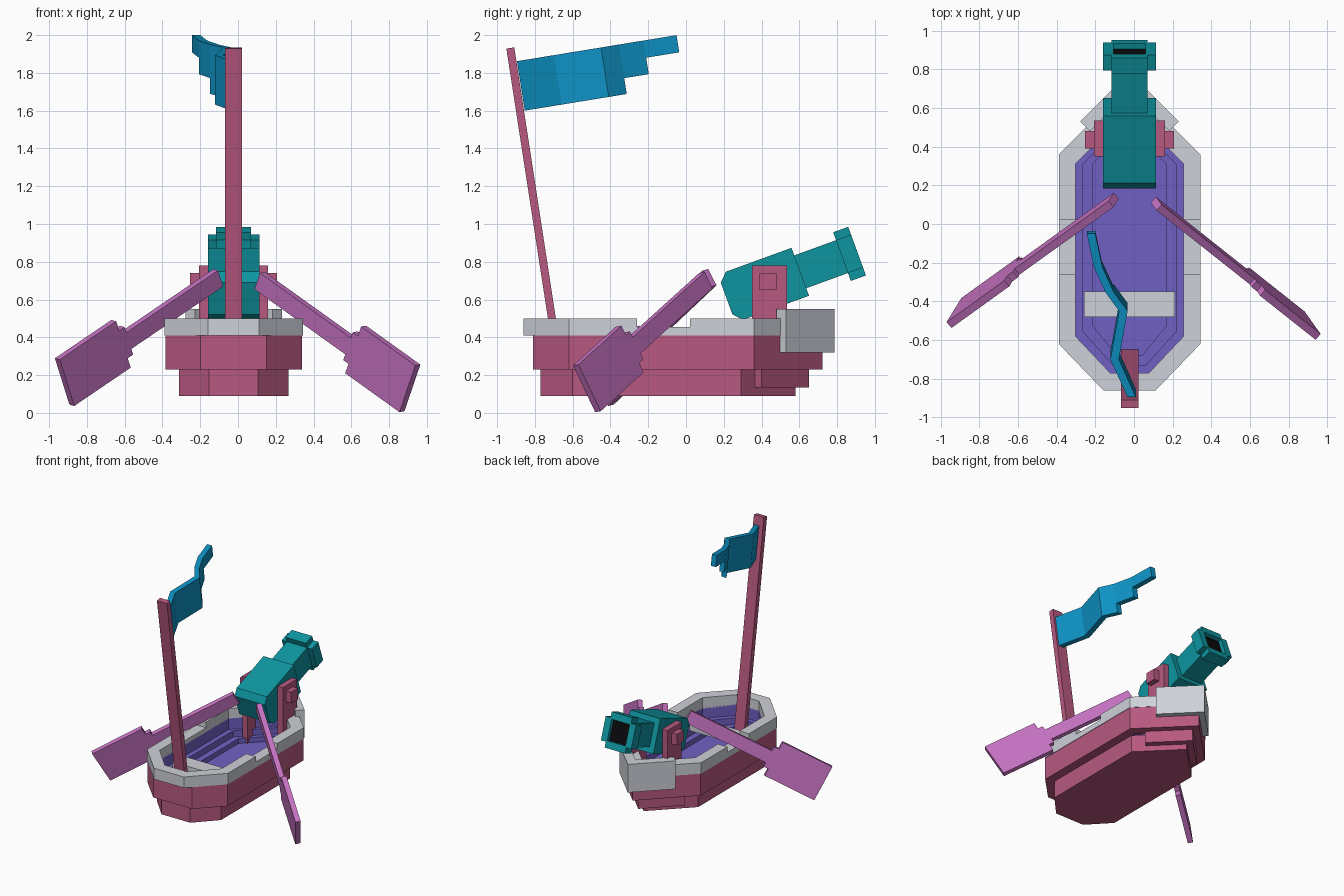
import bpy, bmesh, math
from mathutils import Vector, Matrix

if "Cube" in bpy.data.objects:
    bpy.data.objects.remove(bpy.data.objects["Cube"])

CX = -0.023  # centre line of the boat


def material(name, r, g, b):
    lin = lambda c: ((c / 255 + 0.055) / 1.055) ** 2.4
    m = bpy.data.materials.new(name)
    m.diffuse_color = (lin(r), lin(g), lin(b), 1)
    m.use_nodes = True
    m.node_tree.nodes["Principled BSDF"].inputs["Base Color"].default_value = m.diffuse_color
    return m


ROSE = material("rose wood", 184, 89, 128)
GREY = material("pale grey trim", 206, 209, 217)
PURPLE = material("purple lining", 113, 96, 196)
TEAL = material("teal metal", 14, 149, 160)
BLUE = material("blue cloth", 14, 146, 196)
PINK = material("orchid paint", 197, 114, 193)
BLACK = material("black bore", 10, 10, 12)


def finish(name, bm, mat, matrix=None, keep_normals=False):
    if not keep_normals:
        bmesh.ops.recalc_face_normals(bm, faces=bm.faces)
    if matrix is not None:
        bm.transform(matrix)
    me = bpy.data.meshes.new(name)
    bm.to_mesh(me)
    bm.free()
    me.materials.append(mat)
    ob = bpy.data.objects.new(name, me)
    bpy.context.collection.objects.link(ob)
    return ob


def box(name, lo, hi, mat, matrix=None):
    bm = bmesh.new()
    bmesh.ops.create_cube(bm, size=1)
    for v in bm.verts:
        v.co = [a + (c + 0.5) * (b - a) for a, b, c in zip(lo, hi, v.co)]
    return finish(name, bm, mat, matrix)


def prism(name, pts, z0, z1, mat, matrix=None):
    """Extrude a 2D outline from z0 to z1."""
    bm = bmesh.new()
    a = [bm.verts.new((x, y, z0)) for x, y in pts]
    b = [bm.verts.new((x, y, z1)) for x, y in pts]
    n = len(pts)
    bm.faces.new(a)
    bm.faces.new(b)
    for i in range(n):
        j = (i + 1) % n
        bm.faces.new((a[i], a[j], b[j], b[i]))
    return finish(name, bm, mat, matrix)


def strip(name, outer, inner, z0, z1, mat, closed=False):
    """Wall of rectangular section between two matching outlines."""
    bm = bmesh.new()
    secs = [[bm.verts.new(p) for p in ((*o, z0), (*i, z0), (*i, z1), (*o, z1))]
            for o, i in zip(outer, inner)]
    pairs = list(zip(secs, secs[1:]))
    if closed:
        pairs.append((secs[-1], secs[0]))
    else:
        bm.faces.new(secs[0])
        bm.faces.new(secs[-1])
    for s, t in pairs:
        for k in range(4):
            bm.faces.new((s[k], s[(k + 1) % 4], t[(k + 1) % 4], t[k]))
    return finish(name, bm, mat, Matrix.Translation((CX, 0, 0)))


def outline(half, stern_y, stern_half, y_back, y_front):
    """Boat plan: flat stern, straight sides, 45 degree pointed bow."""
    return [(stern_half, stern_y), (half, y_back), (half, y_front), (0, y_front + half),
            (-half, y_front), (-half, y_back), (-stern_half, stern_y)]


def mirrored(pts):
    """Mirror a half path, sharing any point on the centre line."""
    return pts + [(-x, y) for x, y in reversed(pts) if x != 0]


SHIFT = Matrix.Translation((CX, 0, 0))

# Hull
prism("hull_bottom", outline(0.29, -0.77, 0.13, -0.60, 0.29), 0.09, 0.23, ROSE, SHIFT)
prism("bow_step", mirrored([(0.21, 0.36), (0.25, 0.40), (0, 0.65)]), 0.135, 0.23, ROSE, SHIFT)
strip("hull_side", outline(0.362, -0.81, 0.175, -0.62, 0.36),
      outline(0.287, -0.777, 0.105, -0.585, 0.315), 0.23, 0.412, ROSE, True)

# Stepped lining inside the hull
bm = bmesh.new()
rings = []
for inset, z in ((0, 0.42), (0, 0.33), (0.04, 0.33), (0.04, 0.28), (0.09, 0.28), (0.09, 0.24)):
    o = outline(0.28 - inset, -0.77 + inset, 0.10 - inset * 0.4, -0.58 + inset * 0.6, 0.31)
    rings.append([bm.verts.new((x, y, z)) for x, y in o])
for a, b in zip(rings, rings[1:]):
    for i in range(len(a)):
        j = (i + 1) % len(a)
        bm.faces.new((a[i], a[j], b[j], b[i]))
floor = bm.faces.new(rings[-1])
bmesh.ops.recalc_face_normals(bm, faces=bm.faces)
floor.normal_update()
if floor.normal.z < 0:
    bmesh.ops.reverse_faces(bm, faces=bm.faces)
finish("hull_lining", bm, PURPLE, SHIFT, True)

# Rim: stern part, bow part, lowered side parts, raised prow cap
strip("stern_rim", mirrored([(0.366, -0.26), (0.366, -0.62), (0.135, -0.86)]),
      mirrored([(0.28, -0.26), (0.28, -0.58), (0.10, -0.77)]), 0.41, 0.50, GREY)
strip("bow_rim", mirrored([(0.366, 0.02), (0.366, 0.36), (0, 0.726)]),
      mirrored([(0.28, 0.02), (0.28, 0.31), (0, 0.59)]), 0.41, 0.50, GREY)
for s in (-1, 1):
    strip("side_rim", [(s * 0.366, -0.26), (s * 0.366, 0.02)],
          [(s * 0.28, -0.26), (s * 0.28, 0.02)], 0.41, 0.455, GREY)
strip("prow_cap", mirrored([(0.255, 0.53), (0, 0.785)]),
      mirrored([(0.205, 0.48), (0, 0.685)]), 0.32, 0.55, GREY)

# Bench
box("bench", (-0.235, -0.48, 0.33), (0.235, -0.35, 0.38), GREY, SHIFT)

# Cannon supports with pivot ends
for s in (-1, 1):
    xs = sorted((s * 0.135, s * 0.183))
    box("cannon_post", (xs[0], 0.35, 0.24), (xs[1], 0.535, 0.78), ROSE, SHIFT)
    xs = sorted((s * 0.18, s * 0.23))
    box("pivot_end", (xs[0], 0.39, 0.65), (xs[1], 0.48, 0.74), ROSE, SHIFT)

# Cannon: local y runs along the barrel
TILT = Matrix.Translation((CX, 0.215, 0.605)) @ Matrix.Rotation(math.radians(20), 4, 'X')
side = Matrix(((0, 0, 1, 0), (1, 0, 0, 0), (0, 1, 0, 0), (0, 0, 0, 1)))
prism("cannon_body", [(0, -0.09), (0.045, -0.135), (0.415, -0.135), (0.415, 0.135),
                      (0.045, 0.135), (0, 0.09)], -0.137, 0.137, TEAL, TILT @ side)
box("cannon_barrel", (-0.0925, 0.41, -0.0925), (0.0925, 0.70, 0.0925), TEAL, TILT)
box("cannon_bore", (-0.0915, 0.698, -0.0915), (0.0915, 0.704, 0.0915), BLACK, TILT)
for s in (-1, 1):
    a, b = sorted((s * 0.082, s * 0.137))
    box("muzzle_bar", (-0.0925, 0.65, a), (0.0925, 0.735, b), TEAL, TILT)
    box("muzzle_side", (a, 0.65, -0.0925), (b, 0.735, 0.0925), TEAL, TILT)

# Mast leaning back over the stern
bm = bmesh.new()
bmesh.ops.create_cube(bm, size=1)
for v in bm.verts:
    top = v.co.z > 0
    v.co = (v.co.x * 0.09, (-0.93 if top else -0.67) + v.co.y * 0.042,
            (1.932 - v.co.y * -0.006) if top else 0.24)
finish("mast", bm, ROSE, SHIFT)

# Flag: folded cloth with a stepped lower edge
path = [(-0.012, -0.895), (-0.10, -0.70), (-0.055, -0.45), (-0.125, -0.355),
        (-0.185, -0.225), (-0.222, -0.05)]
drops = [0.265, 0.265, 0.265, 0.18, 0.092]
down = Vector((0, 0.155, -0.988))
bm = bmesh.new()
for (x0, y0), (x1, y1), d in zip(path, path[1:], drops):
    quad = []
    for x, y in ((x0, y0), (x1, y1)):
        top = Vector((x, y, 1.862 + (y + 0.895) * 0.163))
        quad.append([bm.verts.new(top + down * k + Vector((o, 0, 0)))
                     for k, o in ((0, -0.022), (0, 0.022), (d, 0.022), (d, -0.022))])
    a, b = quad
    bm.faces.new(a)
    bm.faces.new(b)
    for k in range(4):
        bm.faces.new((a[k], a[(k + 1) % 4], b[(k + 1) % 4], b[k]))
finish("flag", bm, BLUE)


# Oars: shaft, collar and broad blade cut from one flat profile
def oar(name, handle, end, across):
    handle, end, across = Vector(handle), Vector(end), Vector(across)
    u = end - handle
    length = u.length
    u.normalize()
    v = (across - u * across.dot(u)).normalized()
    w = u.cross(v)
    m = Matrix((u, v, w)).transposed().to_4x4()
    m.translation = handle
    half = [(0, 0.05), (length - 0.46, 0.05), (length - 0.46, 0.085),
            (length - 0.42, 0.085), (length - 0.42, 0.143), (length, 0.143)]
    prism(name, half + [(x, -y) for x, y in reversed(half)], -0.02, 0.02, PINK, m)


oar("right_oar", (0.115, 0.105, 0.70), (0.91, -0.525, 0.13), (0.10, -0.13, 0.235))
oar("left_oar", (-0.105, 0.125, 0.715), (-0.918, -0.46, 0.163), (-0.085, -0.13, 0.235))
